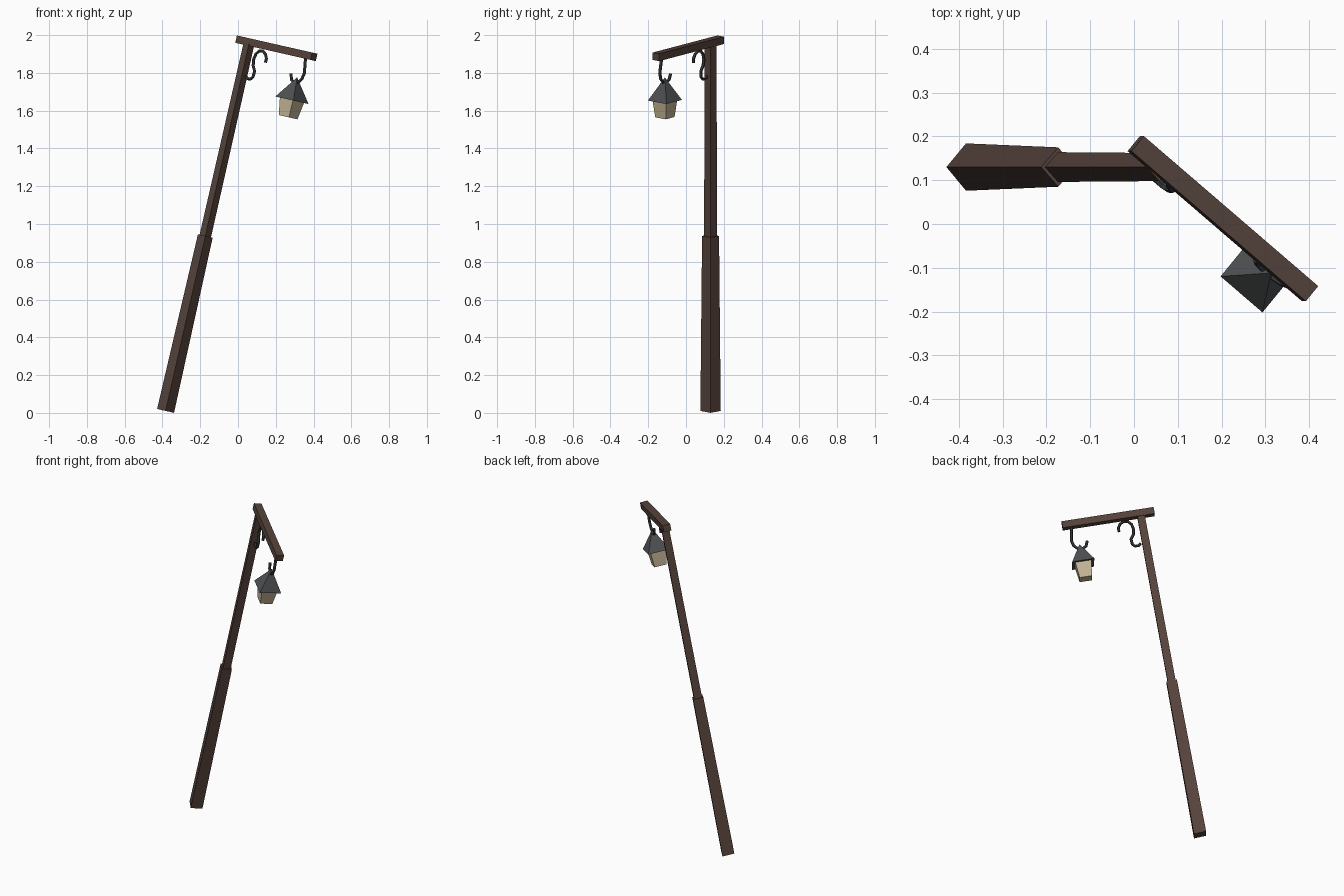
import bpy, bmesh, math
from mathutils import Matrix, Vector

if "Cube" in bpy.data.objects:
    bpy.data.objects.remove(bpy.data.objects["Cube"])

# leaning frame: post axis tilts toward +x, arm is yawed about that axis
TILT = Matrix.Translation((-0.3835, 0.13, 0.0105)) @ Matrix.Rotation(math.radians(12.8), 4, 'Y')
ARM = TILT @ Matrix.Rotation(math.radians(-40), 4, 'Z')


def material(name, rgb):
    m = bpy.data.materials.new(name)
    m.diffuse_color = (*rgb, 1)
    m.use_nodes = True
    m.node_tree.nodes["Principled BSDF"].inputs["Base Color"].default_value = m.diffuse_color
    return m


WOOD = material("dark_wood", (0.092, 0.056, 0.044))
IRON = material("dark_iron", (0.045, 0.050, 0.051))
ROOF = material("roof_grey", (0.075, 0.080, 0.083))
GLASS = material("warm_glass", (0.56, 0.47, 0.31))


def add_object(name, bm, mat, matrix):
    bmesh.ops.recalc_face_normals(bm, faces=bm.faces)
    me = bpy.data.meshes.new(name)
    bm.to_mesh(me)
    bm.free()
    me.materials.append(mat)
    me.transform(matrix)
    ob = bpy.data.objects.new(name, me)
    bpy.context.collection.objects.link(ob)
    return ob


def box(hx, hy):
    return [(-hx, -hy), (hx, -hy), (hx, hy), (-hx, hy)]


def diamond(hx, hy):
    return [(-hx, 0), (0, -hy), (hx, 0), (0, hy)]


def frustum(name, low, z0, high, z1, mat, matrix, at=(0, 0)):
    """Closed solid between two four-sided outlines."""
    bm = bmesh.new()
    a = [bm.verts.new((x + at[0], y + at[1], z0)) for x, y in low]
    b = [bm.verts.new((x + at[0], y + at[1], z1)) for x, y in high]
    bm.faces.new(a[::-1])
    bm.faces.new(b)
    for i in range(4):
        j = (i + 1) % 4
        bm.faces.new((a[i], a[j], b[j], b[i]))
    bmesh.ops.remove_doubles(bm, verts=bm.verts, dist=0.0005)
    add_object(name, bm, mat, matrix)


def rod(name, pts, r, mat, matrix, sides=6):
    """Bent round bar lying in the plane of the arm."""
    bm = bmesh.new()
    p = [Vector((u, 0, w)) for u, w in pts]
    rings = []
    for i, c in enumerate(p):
        t = (p[min(i + 1, len(p) - 1)] - p[max(i - 1, 0)]).normalized()
        side = Vector((0, 1, 0))
        n = t.cross(side)
        rings.append([bm.verts.new(c + r * (math.cos(k * math.tau / sides) * n
                                            + math.sin(k * math.tau / sides) * side))
                      for k in range(sides)])
    for a, b in zip(rings, rings[1:]):
        for k in range(sides):
            j = (k + 1) % sides
            bm.faces.new((a[k], a[j], b[j], b[k]))
    bm.faces.new(rings[0])
    bm.faces.new(rings[-1])
    add_object(name, bm, mat, matrix)


# post: thick tapered foot and slimmer upper shaft
frustum("lower_post", diamond(0.046, 0.054), 0, diamond(0.040, 0.045), 0.95, WOOD, TILT)
frustum("upper_post", diamond(0.031, 0.034), 0.93, diamond(0.029, 0.032), 1.99, WOOD, TILT)

# cross arm
frustum("arm", box(0.2665, 0.0225), 1.982, box(0.2665, 0.0225), 2.022, WOOD, ARM, (0.188, 0.004))

# curled bracket between post and arm
rod("curl_bracket", [(0.03, 1.822), (0.044, 1.812), (0.064, 1.812), (0.078, 1.826),
                     (0.080, 1.858), (0.062, 1.885), (0.055, 1.915), (0.062, 1.948),
                     (0.080, 1.968), (0.103, 1.972), (0.126, 1.960), (0.140, 1.938),
                     (0.140, 1.915)], 0.0085, IRON, ARM)

# hook carrying the lantern
rod("lantern_hook", [(0.402, 1.99), (0.411, 1.945), (0.418, 1.905), (0.410, 1.872),
                     (0.391, 1.852), (0.365, 1.846), (0.342, 1.857), (0.329, 1.888)],
    0.0085, IRON, ARM)

# lantern: tapered glass body under a pyramid roof
LAMP = (0.376, 0)
frustum("lantern_body", box(0.036, 0.036), 1.66, box(0.047, 0.047), 1.757, GLASS, ARM, LAMP)
frustum("lantern_roof", box(0.064, 0.064), 1.752, box(0, 0), 1.876, ROOF, ARM, LAMP)
